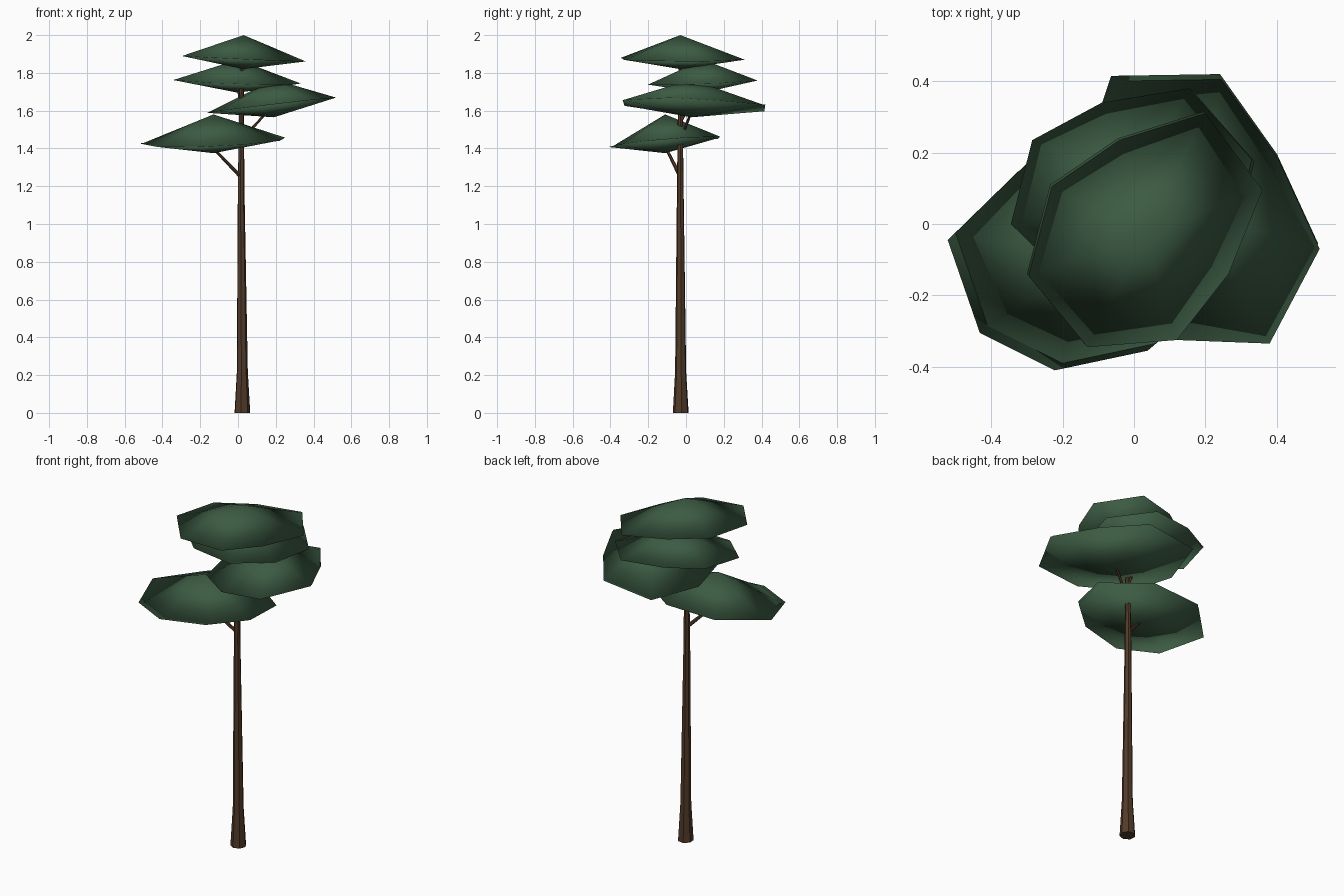
import bpy
import bmesh
from mathutils import Vector

cube = bpy.data.objects.get("Cube")
if cube:
    bpy.data.objects.remove(cube)


def make_material(name, rgb):
    mat = bpy.data.materials.new(name)
    mat.use_nodes = True
    color = (*rgb, 1)
    mat.diffuse_color = color
    mat.node_tree.nodes["Principled BSDF"].inputs["Base Color"].default_value = color
    return mat


bark = make_material("brown bark", (0.085, 0.043, 0.022))
needles = make_material("dark green needles", (0.045, 0.105, 0.056))


def finish(bm, name, mat):
    """Turn a bmesh into a smooth object of one colour."""
    bmesh.ops.recalc_face_normals(bm, faces=bm.faces[:])
    for face in bm.faces:
        face.smooth = True
    mesh = bpy.data.meshes.new(name)
    bm.to_mesh(mesh)
    bm.free()
    mesh.materials.append(mat)
    obj = bpy.data.objects.new(name, mesh)
    bpy.context.collection.objects.link(obj)
    return obj


def tapered_tube(name, points, radii, sides):
    """Loft a round section along a path and close both ends."""
    bm = bmesh.new()
    path = [Vector(p) for p in points]
    turn = (path[-1] - path[0]).to_track_quat("Z", "Y")
    rings = []
    for center, radius in zip(path, radii):
        made = bmesh.ops.create_circle(bm, segments=sides, radius=radius)["verts"]
        for v in made:
            v.co = turn @ v.co + center
        rings.append(made)
    for low, high in zip(rings, rings[1:]):
        for i in range(sides):
            j = (i + 1) % sides
            bm.faces.new((low[i], low[j], high[j], high[i]))
    bm.faces.new(rings[0])
    bm.faces.new(rings[-1])
    obj = finish(bm, name, bark)
    bpy.ops.object.select_all(action="DESELECT")
    obj.select_set(True)
    bpy.context.view_layer.objects.active = obj
    bpy.ops.object.shade_smooth_by_angle()


def foliage(name, apex, rim_z, bottom_z, tilt, rim, shift):
    """A tilted irregular cone over a shallow inverted cone, slightly offset."""
    ax, ay, top_z = apex
    bm = bmesh.new()
    for tip_z, (dx, dy) in ((top_z, (0, 0)), (bottom_z, shift)):
        ring = []
        for x, y in rim:
            z = rim_z + tilt[0] * (x - ax) + tilt[1] * (y - ay)
            ring.append(bm.verts.new((x + dx, y + dy, z + tilt[0] * dx + tilt[1] * dy)))
        tip = bm.verts.new((ax, ay, tip_z))
        for a, b in zip(ring, ring[1:] + ring[:1]):
            bm.faces.new((a, b, tip))
        bm.faces.new(ring)
    finish(bm, name, needles)


# Trunk with a flared foot
tapered_tube("trunk",
             [(0.022, -0.027, 0), (0.022, -0.028, 0.22), (0.016, -0.03, 1.2), (0.02, -0.03, 1.87)],
             [0.043, 0.03, 0.018, 0.01], 7)

# Branches reaching into the foliage layers
tapered_tube("lower_branch", [(0.015, -0.03, 1.25), (-0.14, -0.11, 1.41)], [0.011, 0.007], 6)
tapered_tube("middle_branch", [(0.015, -0.03, 1.44), (0.16, 0.03, 1.6)], [0.009, 0.006], 6)
tapered_tube("upper_branch", [(0.018, -0.03, 1.54), (0.0, 0.08, 1.73)], [0.008, 0.005], 6)

# Foliage layers, from the lowest to the crown
foliage("lower_foliage", (-0.13, -0.11, 1.58), 1.435, 1.375, (0.035, 0.08),
        [(-0.5, -0.025), (-0.41, -0.285), (-0.2, -0.39), (0.06, -0.335),
         (0.22, -0.2), (0.25, 0.0), (0.0, 0.18), (-0.3, 0.17)], (-0.022, -0.02))
foliage("middle_foliage", (0.19, 0.03, 1.765), 1.63, 1.565, (0.115, -0.01),
        [(-0.06, 0.4), (0.245, 0.405), (0.405, 0.18), (0.52, -0.07),
         (0.38, -0.335), (0.12, -0.325), (-0.1, -0.15), (-0.16, 0.1)], (-0.004, 0.015))
foliage("upper_foliage", (0.0, 0.09, 1.87), 1.753, 1.695, (-0.035, 0.04),
        [(-0.345, 0.0), (-0.285, 0.235), (-0.09, 0.34), (0.155, 0.38),
         (0.33, 0.18), (0.27, -0.05), (0.08, -0.2), (-0.17, -0.17)], (0.008, -0.005))
foliage("crown_foliage", (0.03, -0.03, 2.0), 1.875, 1.82, (-0.049, 0.01),
        [(0.2, 0.31), (-0.04, 0.235), (-0.23, 0.105), (-0.295, -0.145),
         (-0.13, -0.345), (0.12, -0.325), (0.265, -0.14), (0.36, 0.095)], (-0.005, 0.005))
